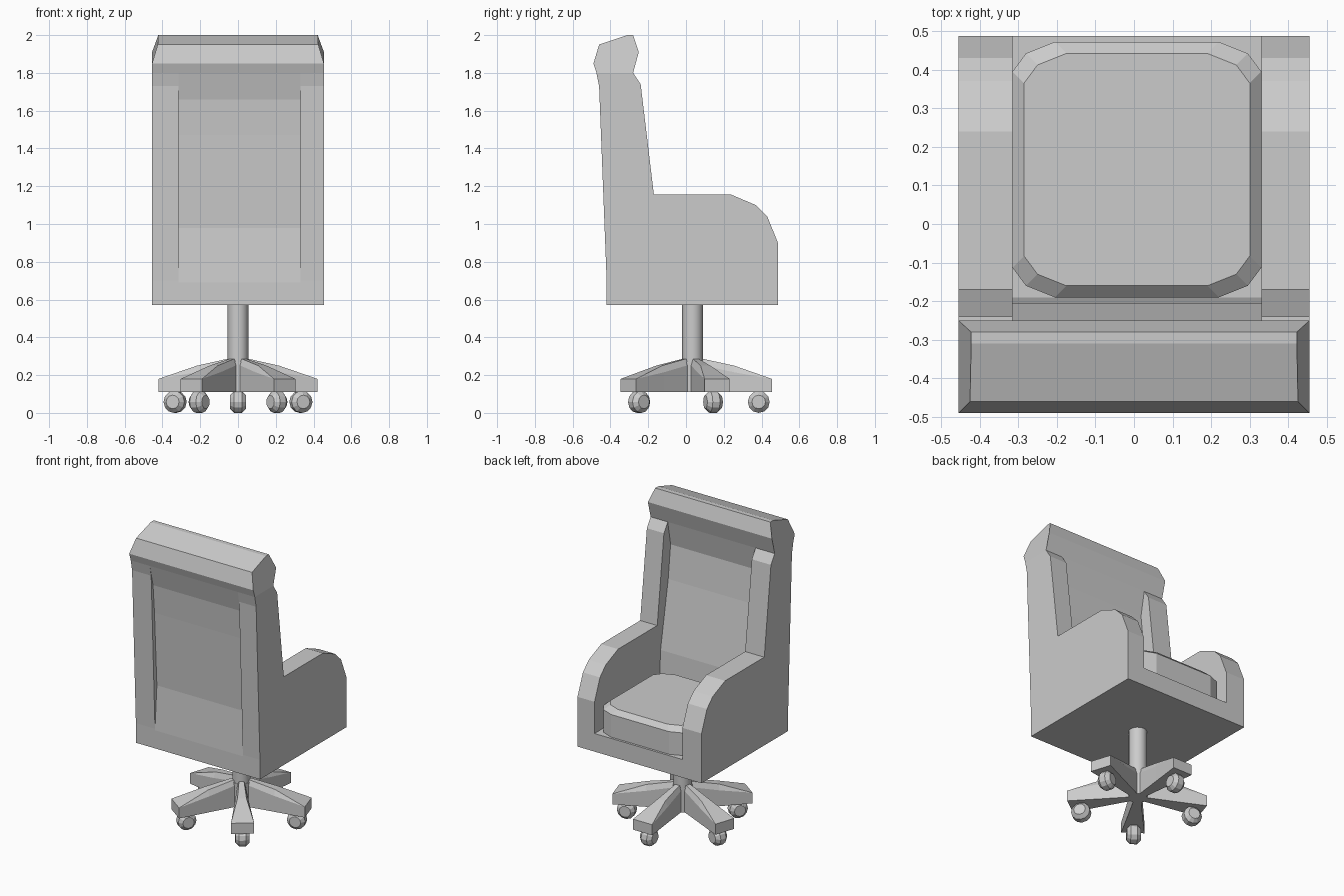
import bpy
import math
from mathutils import Matrix, Vector

cube = bpy.data.objects.get("Cube")
if cube:
    bpy.data.objects.remove(cube, do_unlink=True)

grey = bpy.data.materials.new("plain grey")
grey.use_nodes = True
grey.diffuse_color = (0.6, 0.6, 0.6, 1)
grey.node_tree.nodes["Principled BSDF"].inputs["Base Color"].default_value = (0.6, 0.6, 0.6, 1)


def add_mesh(name, verts, faces, matrix=Matrix()):
    mesh = bpy.data.meshes.new(name)
    mesh.from_pydata([matrix @ Vector(v) for v in verts], [], faces)
    mesh.materials.append(grey)
    obj = bpy.data.objects.new(name, mesh)
    bpy.context.collection.objects.link(obj)
    return obj


def loft(name, rings, matrix=Matrix()):
    """Join equal rings of points into a closed solid."""
    n = len(rings[0])
    faces = [tuple(range(n))[::-1], tuple(range((len(rings) - 1) * n, len(rings) * n))]
    for k in range(len(rings) - 1):
        for i in range(n):
            j = (i + 1) % n
            faces.append((k * n + i, k * n + j, k * n + n + j, k * n + n + i))
    return add_mesh(name, [p for r in rings for p in r], faces, matrix)


def extrude_x(name, profile, x0, x1):
    return loft(name, [[(x, y, z) for y, z in profile] for x in (x0, x1)])


def circle(radius, n, height):
    return [(radius * math.cos(math.tau * i / n), radius * math.sin(math.tau * i / n), height)
            for i in range(n)]


HALF = 0.455
IN_LEFT, IN_RIGHT = 0.33, -0.315

# Side panels: arm and wing in one outline
side = [(-0.42, 0.57), (0.487, 0.57), (0.487, 0.9), (0.43, 1.04), (0.37, 1.10),
        (0.24, 1.155), (-0.17, 1.155), (-0.24, 1.74), (-0.28, 1.80),
        (-0.474, 1.80), (-0.46, 1.73), (-0.42, 0.7)]
extrude_x("left_side_panel", side, IN_LEFT, HALF)
extrude_x("right_side_panel", side, -HALF, IN_RIGHT)

# Seat base and curved back panel between the sides
extrude_x("seat_base", [(-0.42, 0.57), (0.487, 0.57), (0.487, 0.69), (-0.42, 0.69)],
          IN_RIGHT, IN_LEFT)
back = [(-0.42, 0.69), (-0.19, 0.69), (-0.205, 0.98), (-0.285, 1.42), (-0.31, 1.64),
        (-0.28, 1.80), (-0.474, 1.80), (-0.44, 1.66), (-0.425, 1.47), (-0.40, 0.98)]
extrude_x("back_panel", back, IN_RIGHT, IN_LEFT)

# Head roll with chamfered ends and top
roll = [(-0.474, 1.80, 0), (-0.28, 1.80, 0), (-0.25, 1.91, 0), (-0.28, 2.0, 0.033),
        (-0.31, 2.0, 0.033), (-0.46, 1.95, 0.03), (-0.49, 1.85, 0)]
loft("head_roll", [[(s * (HALF - inset), y, z) for y, z, inset in roll] for s in (-1, 1)])


# Seat cushion with rounded corners and a bevelled top
def cushion_ring(inset, z):
    points = []
    cx = (IN_LEFT + IN_RIGHT) / 2
    hx, y0, y1 = (IN_LEFT - IN_RIGHT) / 2 - inset, -0.19 + inset, 0.472 - inset
    cut = 0.11
    for i, (sx, y, sy) in enumerate([(1, y1, 1), (-1, y1, 1), (-1, y0, -1), (1, y0, -1)]):
        corner = [(sx * hx, y - sy * cut * 0.7), (sx * (hx - 0.035), y - sy * 0.03),
                  (sx * (hx - cut), y)]
        points += [(cx + a, b, z) for a, b in (corner if i % 2 == 0 else corner[::-1])]
    return points


loft("seat_cushion", [cushion_ring(0, 0.69), cushion_ring(0, 0.84), cushion_ring(0.03, 0.87)])

# Column
hub = Matrix.Translation((0, 0.035, 0))
column = loft("column", [circle(0.055, 16, z) for z in (0.26, 0.57)], hub)
loft("hub", [circle(0.06, 10, z) for z in (0.11, 0.27)], hub)

# Five tapered legs with casters
leg_sections = [(0.0, 0.022, 0.285), (0.06, 0.026, 0.285), (0.22, 0.045, 0.25), (0.42, 0.07, 0.18)]
wheel_sections = [(-0.043, 0.036), (-0.02, 0.058), (0.02, 0.058), (0.043, 0.036)]
for i in range(5):
    turn = hub @ Matrix.Rotation(math.tau * i / 5, 4, "Z")
    rings = [[(-w, r, 0.11), (w, r, 0.11), (w, r, max(0.18, top - 0.035)),
              (w * 0.6 if top > 0.18 else w, r, top),
              (-w * 0.6 if top > 0.18 else -w, r, top),
              (-w, r, max(0.18, top - 0.035))] for r, w, top in leg_sections]
    # The tip is a plain rectangle, so its doubled corners are merged
    leg = loft(f"leg_{i + 1}", rings, turn)
    leg.modifiers.new("merge_tip", "WELD").merge_threshold = 0.0005
    wheel = turn @ Matrix.Translation((0, 0.35, 0.058)) @ Matrix.Rotation(math.pi / 2, 4, "Y")
    loft(f"caster_{i + 1}", [circle(rad, 12, h) for h, rad in wheel_sections], wheel)
    loft(f"caster_stem_{i + 1}", [circle(0.015, 8, z) for z in (0.09, 0.12)],
         turn @ Matrix.Translation((0, 0.35, 0)))

# Consistent outward normals, smooth round column
import bmesh
for obj in bpy.context.collection.objects:
    if obj.type == "MESH" and grey.name in obj.data.materials:
        bm = bmesh.new()
        bm.from_mesh(obj.data)
        bmesh.ops.recalc_face_normals(bm, faces=bm.faces)
        bm.to_mesh(obj.data)
        bm.free()
bpy.context.view_layer.objects.active = column
column.select_set(True)
bpy.ops.object.shade_smooth_by_angle(angle=math.radians(40))
